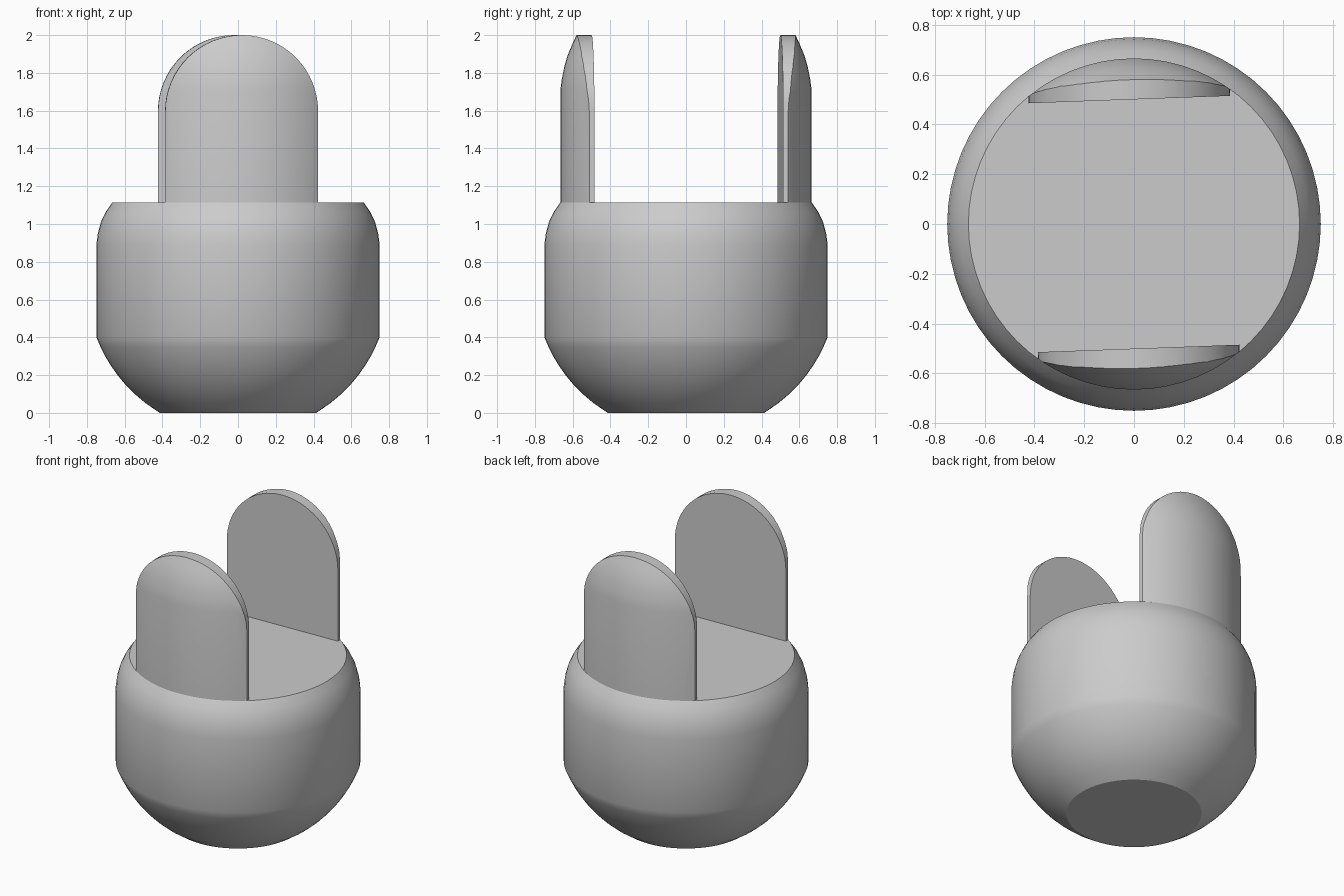
import bpy, bmesh, math
from mathutils import Matrix

if "Cube" in bpy.data.objects:
    bpy.data.objects.remove(bpy.data.objects["Cube"], do_unlink=True)

grey = bpy.data.materials.new("plain grey")
grey.use_nodes = True
colour = (0.6, 0.6, 0.6, 1)
grey.diffuse_color = colour
grey.node_tree.nodes["Principled BSDF"].inputs["Base Color"].default_value = colour


def make_object(name, bm):
    bmesh.ops.recalc_face_normals(bm, faces=bm.faces)
    mesh = bpy.data.meshes.new(name)
    bm.to_mesh(mesh)
    bm.free()
    obj = bpy.data.objects.new(name, mesh)
    bpy.context.collection.objects.link(obj)
    mesh.materials.append(grey)
    return obj


def activate(obj):
    bpy.ops.object.select_all(action='DESELECT')
    obj.select_set(True)
    bpy.context.view_layer.objects.active = obj


def smooth(obj):
    activate(obj)
    bpy.ops.object.shade_smooth_by_angle(angle=math.radians(32))


def lathe(name, profile, steps=64):
    # Closed solid of revolution from (radius, height) pairs
    bm = bmesh.new()
    rings = []
    for r, z in profile:
        rings.append([bm.verts.new((r * math.cos(a), r * math.sin(a), z))
                      for a in (2 * math.pi * i / steps for i in range(steps))])
    for low, high in zip(rings, rings[1:]):
        for i in range(steps):
            j = (i + 1) % steps
            bm.faces.new((low[i], low[j], high[j], high[i]))
    bm.faces.new(rings[0])
    bm.faces.new(rings[-1])
    return make_object(name, bm)


# Rounded bowl, straight wall and curved shoulder
bowl_centre, bowl_radius = 0.688, 0.803
bowl = [(math.sqrt(bowl_radius ** 2 - (z - bowl_centre) ** 2), z)
        for z in (0.4 * i / 8 for i in range(9))]
shoulder = [(0.75, 0.89), (0.742, 0.95), (0.726, 1.01), (0.7, 1.065), (0.665, 1.115)]
body = lathe("body", bowl + shoulder)
smooth(body)

# Domed column that shapes the outer side of the tabs
column = lathe("tab_shaper", [(0.665, 1.0), (0.665, 1.71), (0.657, 1.77), (0.645, 1.83),
                              (0.628, 1.89), (0.605, 1.945), (0.58, 2.0), (0.555, 2.05)])
column.hide_render = True


def arch_tab(name, angle):
    # Round-topped slab, trimmed by the domed column
    half, spring = 0.405, 1.595
    outline = [(-half, 1.08), (half, 1.08)]
    outline += [(half * math.cos(math.pi * i / 32), spring + half * math.sin(math.pi * i / 32))
                for i in range(33)]
    bm = bmesh.new()
    face = bm.faces.new([bm.verts.new((x, -0.5, z)) for x, z in outline])
    made = bmesh.ops.extrude_face_region(bm, geom=[face])["geom"]
    bmesh.ops.translate(bm, vec=(0, -0.3, 0),
                        verts=[v for v in made if isinstance(v, bmesh.types.BMVert)])
    bm.transform(Matrix.Rotation(angle, 4, 'Z'))
    tab = make_object(name, bm)
    trim = tab.modifiers.new("trim", 'BOOLEAN')
    trim.operation = 'INTERSECT'
    trim.solver = 'EXACT'
    trim.object = column
    activate(tab)
    bpy.ops.object.modifier_apply(modifier=trim.name)
    smooth(tab)


twist = math.radians(2.1)
arch_tab("front_tab", twist)
arch_tab("back_tab", twist + math.pi)
bpy.data.objects.remove(column, do_unlink=True)
